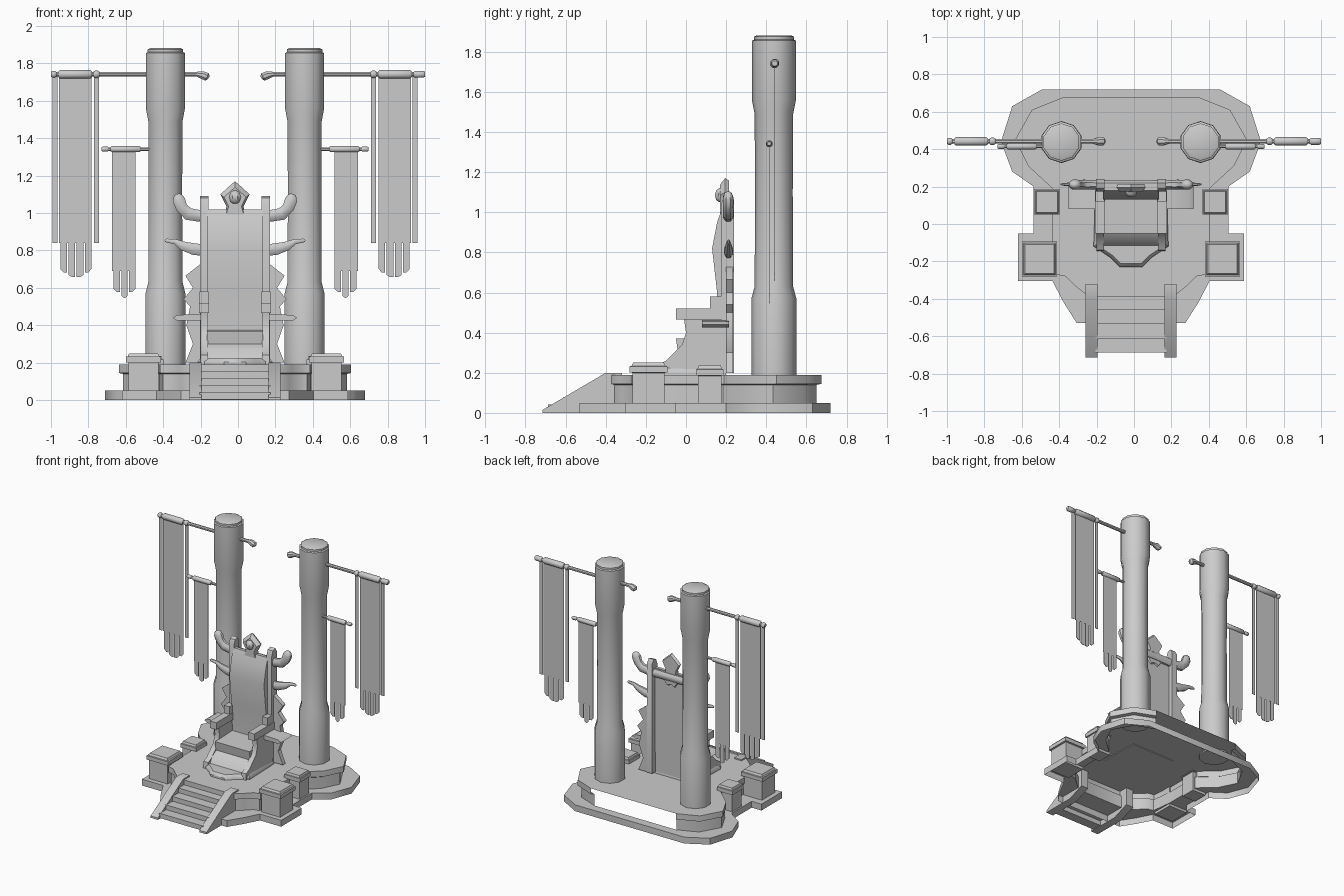
import bpy, bmesh, math
from mathutils import Vector

if "Cube" in bpy.data.objects:
    bpy.data.objects.remove(bpy.data.objects["Cube"], do_unlink=True)

AXIS = -0.016            # mirror line of the whole monument
SIDES = (("left", 1), ("right", -1))

stone = bpy.data.materials.new("pale_grey_stone")
stone.use_nodes = True
GREY = (0.6, 0.6, 0.6, 1)
stone.diffuse_color = GREY
stone.node_tree.nodes["Principled BSDF"].inputs["Base Color"].default_value = GREY


def add(name, verts, faces, side=1):
    mesh = bpy.data.meshes.new(name)
    mesh.from_pydata([(AXIS + side * x, y, z) for x, y, z in verts], [], faces)
    bm = bmesh.new()
    bm.from_mesh(mesh)
    bmesh.ops.recalc_face_normals(bm, faces=bm.faces)
    bm.to_mesh(mesh)
    bm.free()
    mesh.materials.append(stone)
    obj = bpy.data.objects.new(name, mesh)
    bpy.context.collection.objects.link(obj)
    bpy.ops.object.select_all(action='DESELECT')
    obj.select_set(True)
    bpy.context.view_layer.objects.active = obj
    bpy.ops.object.shade_smooth_by_angle(angle=math.radians(40))
    return obj


def loft(name, rings, side=1, bottom=True, skip=()):
    """Join equal rings of points; skip holds (ring, edge) faces left open."""
    n = len(rings[0])
    verts = [p for ring in rings for p in ring]
    faces = []
    for r in range(len(rings) - 1):
        for i in range(n):
            if (r, i) not in skip:
                j = (i + 1) % n
                faces.append((r * n + i, r * n + j, r * n + n + j, r * n + n + i))
    faces.append(tuple(range(len(verts) - n, len(verts))))
    if bottom:
        faces.append(tuple(reversed(range(n))))
    return add(name, verts, faces, side)


def plate(name, outline, y0, y1, side=1):
    """Outline in x, z with depth along y."""
    return loft(name, [[(x, y, z) for x, z in outline] for y in (y0, y1)], side)


def slab(name, outline, x0, x1, side=1):
    """Outline in y, z with width along x."""
    return loft(name, [[(x, y, z) for y, z in outline] for x in (x0, x1)], side)


def rect(a0, a1, b0, b1):
    return [(a0, b0), (a1, b0), (a1, b1), (a0, b1)]


def box(name, x0, x1, y0, y1, z0, z1, side=1):
    return plate(name, rect(x0, x1, z0, z1), y0, y1, side)


def tube(name, path, y, side=1, sides=8, flat=1):
    """Round sweep along points (x, z, radius)."""
    pts = [Vector((x, y, z)) for x, z, r in path]
    rings = []
    across = Vector((0, 1, 0))
    for i, p in enumerate(pts):
        t = (pts[min(i + 1, len(pts) - 1)] - pts[max(i - 1, 0)]).normalized()
        up = t.cross(across)
        angles = [math.tau * (k + 0.5) / sides for k in range(sides)]
        rings.append([tuple(p + path[i][2] * (up * math.cos(a) + across * flat * math.sin(a)))
                      for a in angles])
    return loft(name, rings, side)


def roll(name, x0, x1, z, r, y, side):
    e = r * 0.4
    tube(name, [(x0, z, r * 0.7), (x0 + e, z, r), (x1 - e, z, r), (x1, z, r * 0.7)], y, side)


def banner(name, x0, x1, top, hem, tails, tip, y, side):
    """Cloth with pointed tails; the middle tails hang lowest."""
    box(name, x0, x1, y - 0.002, y + 0.002, hem, top, side)
    step = (x1 - x0) / tails
    for i in range(tails):
        a, b = x0 + i * step, x0 + (i + 0.82) * step
        off = (i - (tails - 1) / 2) / tails
        end = tip + abs(off) * 0.1
        cut = 0.03 * abs(off) + 0.008
        za, zb = (end + cut, end) if off < 0 else (end, end + cut)
        if off == 0:
            za = zb = end + 0.012
        shape = [(a, hem), (a, za), ((a + b) / 2, end), (b, zb), (b, hem)]
        plate(f"{name}_tail_{i}", shape, y - 0.002, y + 0.002, side)


# Two-tier hollow platform, open along the back riser
lower = [(.475, .72), (.635, .63), (.695, .44), (.635, .28), (.52, .2), (.52, -.05),
         (.605, -.05), (.605, -.305), (.42, -.305), (.36, -.42), (.29, -.53), (.23, -.53)]
upper = [(.37, .675), (.53, .61), (.62, .45), (.55, .31), (.42, .19), (.42, -.05),
         (.42, -.1), (.4, -.27), (.35, -.28), (.3, -.33), (.25, -.37), (.18, -.39)]


def whole(half, z, scale=1):
    pts = half + [(-x, y) for x, y in reversed(half)]
    return [(x * scale, y * scale, z) for x, y in pts]


back_edge = 2 * len(lower) - 1
loft("platform", [whole(lower, 0), whole(lower, .05), whole(upper, .05, .965),
                  whole(upper, .14, .965), whole(upper, .145), whole(upper, .19)],
     bottom=False, skip=[(r, back_edge) for r in (2, 3, 4)])

# Front steps
for i in range(4):
    y = -.38 - i * .077
    top = .152 - i * .037
    box(f"step_{i}", -.19, .19, y - .077, y, top - .037, top)

# Throne plinth and seat
foot = [(.19, .2), (.2, -.12), (.11, -.18), (.06, -.23)]
loft("throne_plinth", [whole(foot, .185), whole(foot, .205), whole(foot, .225, .92)])
slab("seat", [(.2, .2), (-.13, .2), (-.09, .27), (-.04, .3), (-.05, .37), (.2, .38)], -.15, .15)

# Curved padded back
slab("throne_back", [(.16, .36), (.155, .6), (.13, .82), (.155, .95), (.18, 1.02),
                     (.205, 1.02), (.205, .36)], -.15, .15)

# Crest with boss
half_crest = [(.035, 1.14), (.078, 1.1), (.045, 1.035), (.07, .95), (.035, .905)]
crest = [(0, 1.17)] + half_crest + [(0, .92)] + [(-x, z) for x, z in reversed(half_crest)]
loft("crest", [[(x * s, y, 1.04 + (z - 1.04) * s) for x, z in crest]
               for y, s in ((.215, .9), (.195, 1), (.17, .75))])
tube("crest_boss", [(0, 1.05, .01), (0, 1.06, .026), (0, 1.085, .034),
                    (0, 1.11, .026), (0, 1.12, .01)], .175)

for word, s in SIDES:
    # Pillar
    tube(word + "_pillar", [(.372, z, r) for z, r in (
        (.18, .112), (.57, .112), (.63, .096), (1.1, .094), (1.49, .096), (1.56, .11),
        (1.855, .11), (1.86, .1), (1.875, .1), (1.882, .085))], .438, s, sides=10)

    # Upper banner pole with hooked knob
    y, z = .442, 1.742
    tip = 1 - s * AXIS
    tube(word + "_upper_pole", [(.17, z, .013), (tip - .005, z, .013)], y, s)
    tube(word + "_pole_knob", [(.142, z - .02, .012), (.15, z - .014, .023), (.175, z - .004, .023),
                               (.2, z, .015), (.215, z, .012)], y, s)
    roll(word + "_pole_end", .955, tip, z, .02, y, s)
    roll(word + "_upper_roll", .765, .945, z, .024, y, s)
    roll(word + "_pole_ring", .725, .757, z, .021, y, s)
    banner(word + "_upper_banner", .767, .942, z, .84, 4, .645, y, s)
    for part, x in (("inner", .727), ("outer", .95)):
        box(f"{word}_{part}_ribbon", x, x + .027, y - .002, y + .002, .84, z, s)

    # Lower banner pole
    y, z = .415, 1.342
    tube(word + "_lower_pole", [(.35, z, .01), (.705, z, .01)], y, s)
    roll(word + "_lower_pole_end", .675, .714, z, .014, y, s)
    roll(word + "_lower_roll", .505, .665, z, .018, y, s)
    banner(word + "_lower_banner", .532, .657, z, .69, 3, .545, y, s)

    # Pedestals with stepped caps
    for part, cx, cy, h, top in (("front", .489, -.187, .094, .25), ("rear", .45, .118, .068, .235)):
        rings = []
        for k, dz in ((.86, None), (.86, .05), (1, .048), (1, .018), (.9, .016), (.82, 0)):
            level = .03 if dz is None else top - dz
            rings.append([(x, yy, level) for x, yy in
                          rect(cx - h * k, cx + h * k, cy - h * k, cy + h * k)])
        loft(f"{word}_{part}_pedestal", rings, s)

    # Stair stringer
    slab(word + "_stringer", [(-.715, 0), (-.715, .015), (-.4, .2), (-.32, .2), (-.32, .05),
                              (-.45, 0)], .18, .243, s)

    # Throne side panel, armrest and armrest stop
    slab(word + "_side_panel", [(.2, .19), (-.145, .19), (-.14, .24), (-.1, .26), (-.07, .29),
                                (-.02, .34), (0, .4), (-.01, .47), (.2, .47)], .145, .185, s)
    box(word + "_armrest", .138, .193, -.05, .2, .465, .52, s)
    box(word + "_armrest_stop", .142, .189, .12, .18, .515, .58, s)

    # Back post with a rounded top
    slab(word + "_back_post", [(.24, .2), (.19, .2), (.175, .6), (.175, 1.04), (.19, 1.08),
                               (.22, 1.09), (.24, 1.06)], .142, .186, s)

    # Jagged side wing and side rail
    plate(word + "_wing", [(.15, .74), (.175, .735), (.265, .665), (.225, .6), (.275, .54),
                           (.24, .5), (.26, .4), (.225, .3), (.265, .2), (.15, .2)], .2, .235, s)
    plate(word + "_side_rail", [(.18, .425), (.31, .425), (.333, .44), (.31, .455), (.18, .46)],
          .08, .215, s)

    # Curled horn and side curl
    tube(word + "_horn", [(0, .985, .03), (.19, .985, .034), (.25, .995, .036), (.285, 1.03, .034),
                          (.3, 1.07, .036), (.305, 1.095, .024), (.306, 1.103, .01)], .21, s, flat=.8)
    tube(word + "_side_curl", [(.15, .8, .032), (.22, .807, .034), (.28, .825, .026),
                               (.32, .847, .015), (.365, .853, .011), (.375, .85, .006)],
         .212, s, flat=.7)
